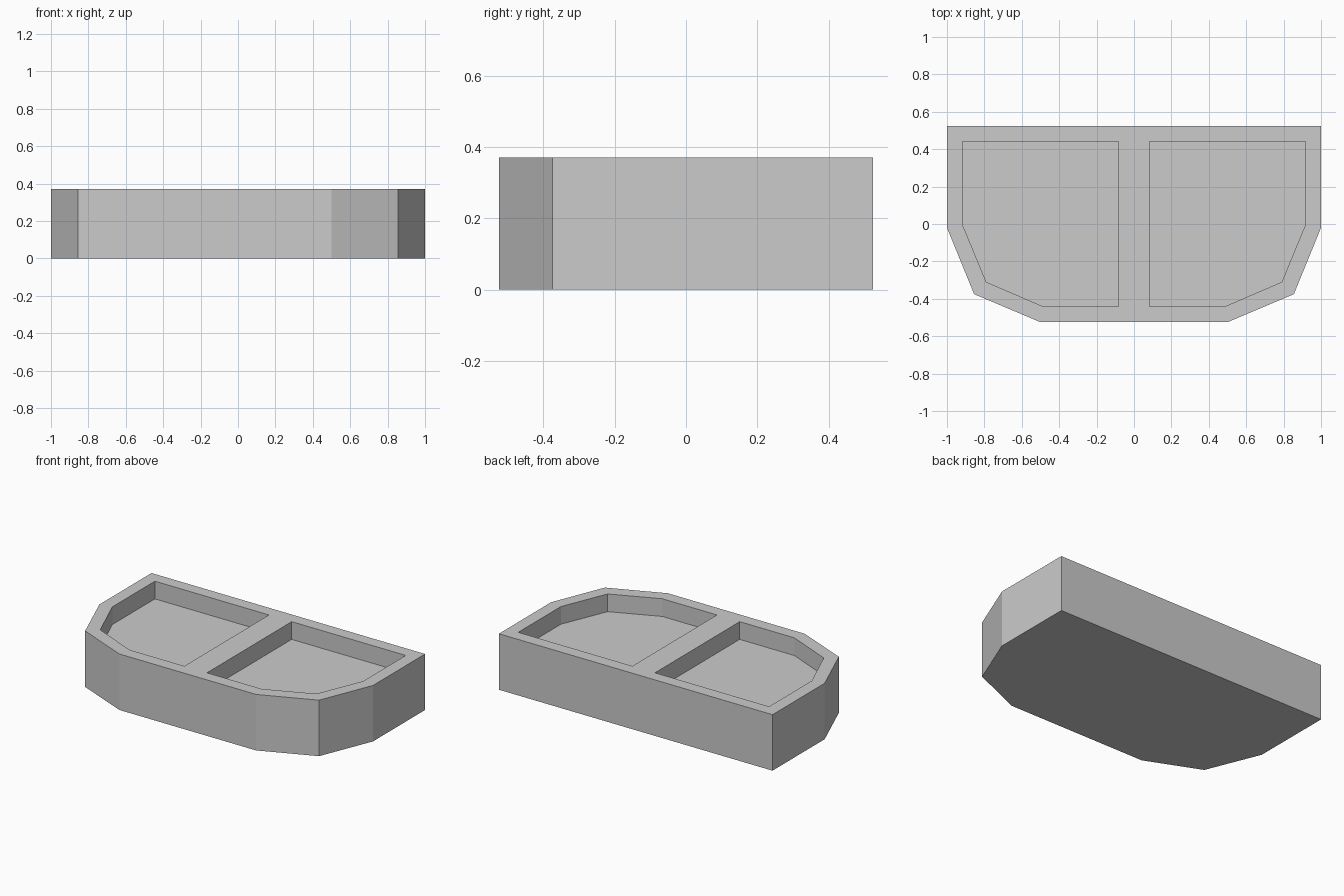
import bpy
import bmesh

cube = bpy.data.objects.get("Cube")
if cube:
    bpy.data.objects.remove(cube, do_unlink=True)

HEIGHT = 0.37
FLOOR = 0.253

# Matching outlines of the left half: outer wall and pocket, clockwise from the back centre
outer = [(0, 0.525), (1, 0.525), (1, -0.02), (0.855, -0.375), (0.5, -0.525), (0, -0.525)]
pocket = [(0.083, 0.442), (0.917, 0.442), (0.917, -0.003), (0.79, -0.31), (0.483, -0.442), (0.083, -0.442)]

grey = bpy.data.materials.new("light_grey")
grey.use_nodes = True
colour = (0.6, 0.6, 0.6, 1)
grey.diffuse_color = colour
grey.node_tree.nodes["Principled BSDF"].inputs["Base Color"].default_value = colour

bm = bmesh.new()


def ring(outline, z):
    return [bm.verts.new((x, y, z)) for x, y in outline]


def bridge(a, b, closed=True):
    count = len(a)
    for i in range(count if closed else count - 1):
        j = (i + 1) % count
        bm.faces.new((a[i], a[j], b[j], b[i]))


# Bottom, outer walls, rim with divider, pocket walls and pocket floor
base = ring(outer, 0)
top = ring(outer, HEIGHT)
lip = ring(pocket, HEIGHT)
floor = ring(pocket, FLOOR)
bm.faces.new(base)
bridge(base, top, closed=False)
bridge(top, lip)
bridge(lip, floor)
bm.faces.new(list(reversed(floor)))

# Mirror the half across the centre and weld the seam
half = bm.verts[:] + bm.edges[:] + bm.faces[:]
bmesh.ops.mirror(bm, geom=half, axis="X", merge_dist=0.0001)
bmesh.ops.remove_doubles(bm, verts=bm.verts[:], dist=0.0001)
bmesh.ops.recalc_face_normals(bm, faces=bm.faces[:])

mesh = bpy.data.meshes.new("divided_tray")
bm.to_mesh(mesh)
bm.free()
mesh.materials.append(grey)
tray = bpy.data.objects.new("divided_tray", mesh)
bpy.context.collection.objects.link(tray)
